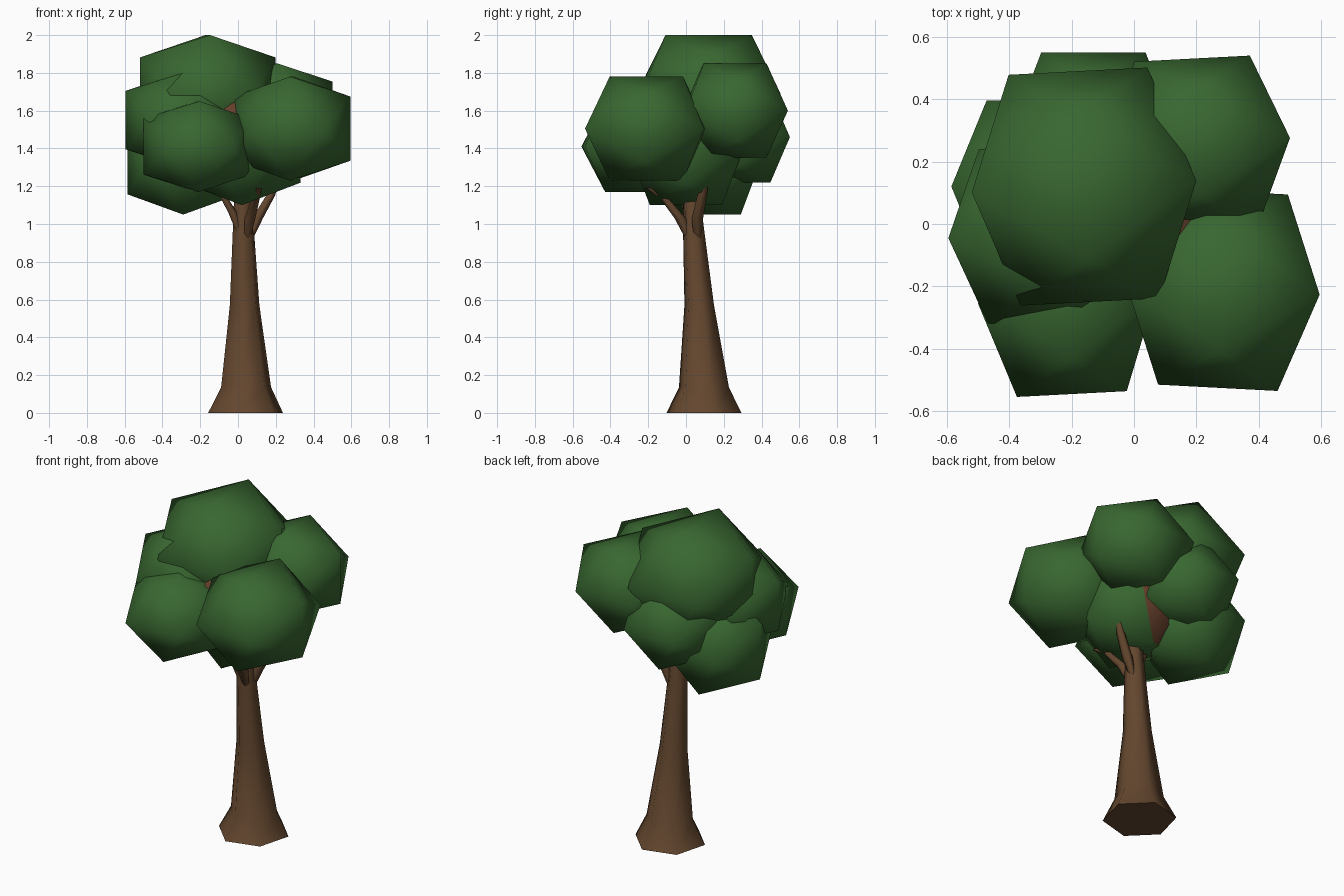
import bpy, bmesh, math
from mathutils import Vector, Matrix

if "Cube" in bpy.data.objects:
    bpy.data.objects.remove(bpy.data.objects["Cube"])


def material(name, rgb):
    m = bpy.data.materials.new(name)
    m.use_nodes = True
    color = (*rgb, 1)
    m.diffuse_color = color
    m.node_tree.nodes["Principled BSDF"].inputs["Base Color"].default_value = color
    return m


leaf = material("leaf green", (0.04, 0.135, 0.03))
bark = material("bark brown", (0.127, 0.063, 0.028))
core_brown = material("inner red brown", (0.13, 0.05, 0.024))


def finish(bm, name, *mats):
    bmesh.ops.recalc_face_normals(bm, faces=bm.faces)
    for f in bm.faces:
        f.smooth = True
    mesh = bpy.data.meshes.new(name)
    bm.to_mesh(mesh)
    bm.free()
    for m in mats:
        mesh.materials.append(m)
    obj = bpy.data.objects.new(name, mesh)
    bpy.context.collection.objects.link(obj)
    return obj


# Twenty-sided leaf clump with an edge along each axis, scaled to half-extents
def clump(name, center, half, turn, core=False):
    bm = bmesh.new()
    short = 2 / (1 + math.sqrt(5))
    for a in (-1, 1):
        for b in (-short, short):
            for p in ((0, b, a), (b, a, 0), (a, 0, b)):
                bm.verts.new(p)
    bmesh.ops.convex_hull(bm, input=bm.verts)
    if core:
        # Inner clump is brown on its upper and left faces
        for f in bm.faces:
            n = f.calc_center_median().normalized()
            f.material_index = int(n.z - 0.6 * n.x + 0.3 * n.y > -0.1)
    place = (Matrix.Translation(center)
             @ Matrix.Rotation(math.radians(turn), 4, 'Z')
             @ Matrix.Diagonal((*half, 1)))
    bm.transform(place)
    return finish(bm, name, leaf, core_brown)


# Tapered tube through (x, y, z, radius) rings, kept level
def tube(name, rings, sides, turn):
    bm = bmesh.new()
    loops = []
    for x, y, z, r in rings:
        angles = [math.radians(turn) + math.tau * i / sides for i in range(sides)]
        loops.append([bm.verts.new((x + r * math.cos(a), y + r * math.sin(a), z))
                      for a in angles])
    for low, high in zip(loops, loops[1:]):
        for i in range(sides):
            j = (i + 1) % sides
            bm.faces.new((low[i], low[j], high[j], high[i]))
    bm.faces.new(loops[0])
    bm.faces.new(loops[-1])
    obj = finish(bm, name, bark)
    # Keep the end caps flat
    for poly in obj.data.polygons:
        if len(poly.vertices) == sides and sides != 4:
            poly.use_smooth = False
    return obj


# Trunk with flared foot
tube("trunk", [(0.04, 0.095, 0, 0.205), (0.043, 0.095, 0.135, 0.137),
               (0.035, 0.07, 0.57, 0.081), (0.028, 0.038, 1.0, 0.056),
               (0.025, 0.03, 1.2, 0.045)], 6, 15)

# Branches
tube("left_branch", [(0.06, 0.06, 0.92, 0.018), (0.1, 0.06, 1.03, 0.032),
                     (0.17, 0.085, 1.15, 0.026), (0.21, 0.11, 1.27, 0.017)], 5, 0)
tube("front_branch", [(0.05, 0.01, 0.93, 0.018), (0.06, -0.03, 1.03, 0.032),
                      (0.09, -0.11, 1.13, 0.024), (0.11, -0.2, 1.19, 0.017)], 5, 0)
tube("right_branch", [(0.01, 0.02, 0.95, 0.02), (-0.03, 0.01, 1.06, 0.026),
                      (-0.1, -0.02, 1.18, 0.018)], 5, 0)

# Leaf crown
clump("inner_clump", (0.02, 0, 1.41), (0.31, 0.31, 0.31), 0, core=True)
clump("top_clump", (-0.16, 0.12, 1.69), (0.36, 0.37, 0.31), 3)
clump("back_left_clump", (0.2, 0.26, 1.6), (0.3, 0.27, 0.25), 3)
clump("front_left_clump", (0.285, -0.21, 1.505), (0.31, 0.315, 0.275), -3)
clump("back_clump", (-0.13, 0.28, 1.46), (0.27, 0.27, 0.24), 0)
clump("right_clump", (-0.3, -0.03, 1.55), (0.295, 0.28, 0.25), 3)
clump("front_right_clump", (-0.215, -0.24, 1.41), (0.285, 0.305, 0.24), 3)
clump("lower_right_clump", (-0.29, 0.12, 1.33), (0.295, 0.275, 0.28), 0)
